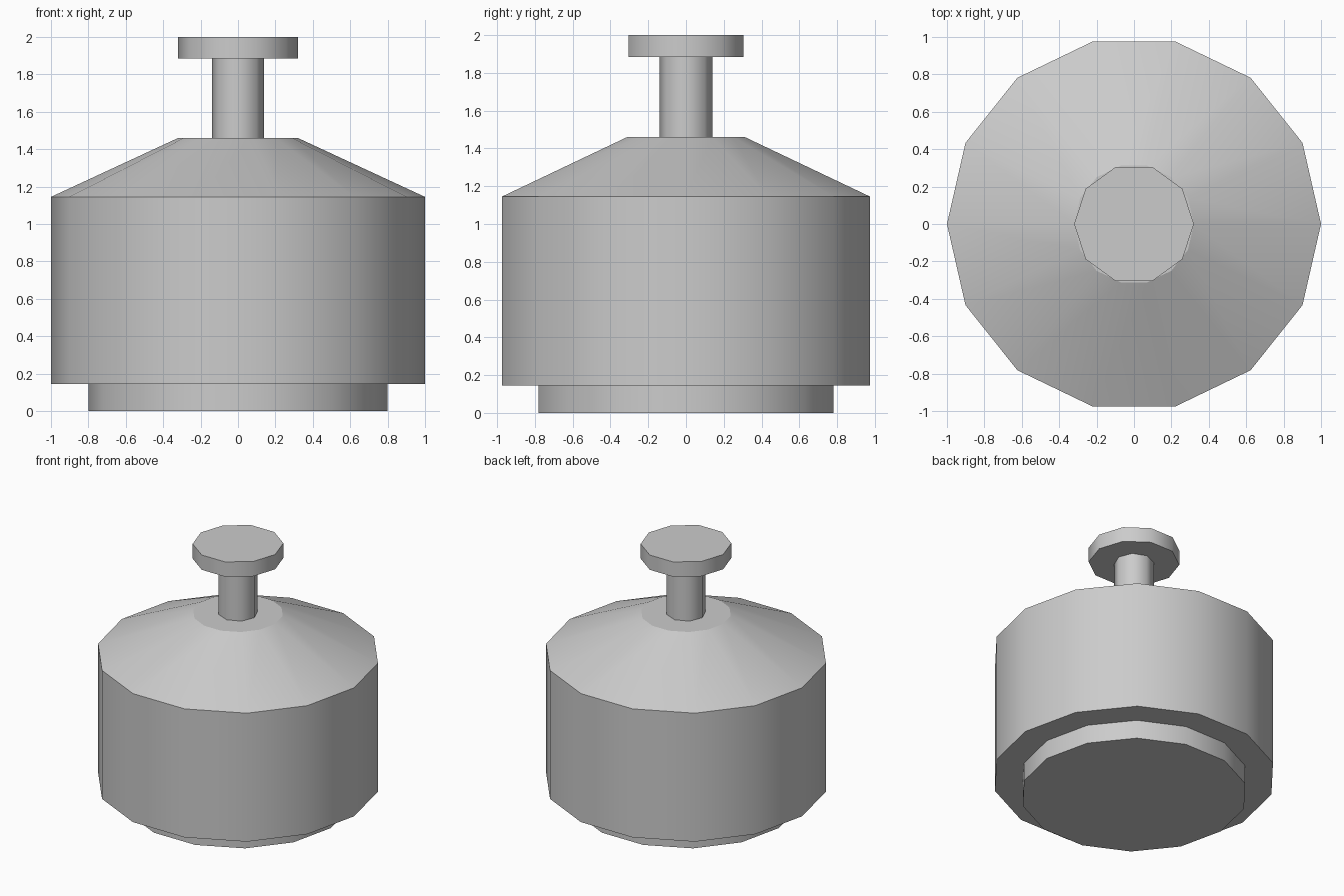
import bpy
import bmesh
from math import cos, sin, tau

if "Cube" in bpy.data.objects:
    bpy.data.objects.remove(bpy.data.objects["Cube"], do_unlink=True)

GREY = (0.6, 0.6, 0.6, 1.0)
grey = bpy.data.materials.new("plain grey")
grey.use_nodes = True
grey.diffuse_color = GREY
grey.node_tree.nodes["Principled BSDF"].inputs["Base Color"].default_value = GREY


def turned_part(name, sides, profile):
    """Closed prism or frustum through (radius, height) rings, smooth around, sharp at rims."""
    bm = bmesh.new()
    rings = []
    for radius, z in profile:
        angles = [tau * i / sides for i in range(sides)]
        rings.append([bm.verts.new((radius * cos(a), radius * sin(a), z)) for a in angles])
    for low, high in zip(rings, rings[1:]):
        for i in range(sides):
            j = (i + 1) % sides
            bm.faces.new((low[i], low[j], high[j], high[i])).smooth = True
    bm.faces.new(rings[0][::-1])
    bm.faces.new(rings[-1])
    for ring in rings:
        for i in range(sides):
            bm.edges.get((ring[i], ring[(i + 1) % sides])).smooth = False
    mesh = bpy.data.meshes.new(name)
    bm.to_mesh(mesh)
    bm.free()
    mesh.materials.append(grey)
    obj = bpy.data.objects.new(name, mesh)
    bpy.context.collection.objects.link(obj)
    return obj


# Recessed foot under the body
turned_part("foot", 14, [(0.8, 0.0), (0.8, 0.145)])
# Drum body with sloping shoulder
turned_part("body", 14, [(1.0, 0.145), (1.0, 1.145), (0.32, 1.46)])
# Narrow stem and flat knob
turned_part("stem", 8, [(0.14, 1.46), (0.14, 1.885)])
turned_part("knob", 10, [(0.32, 1.885), (0.32, 2.0)])
